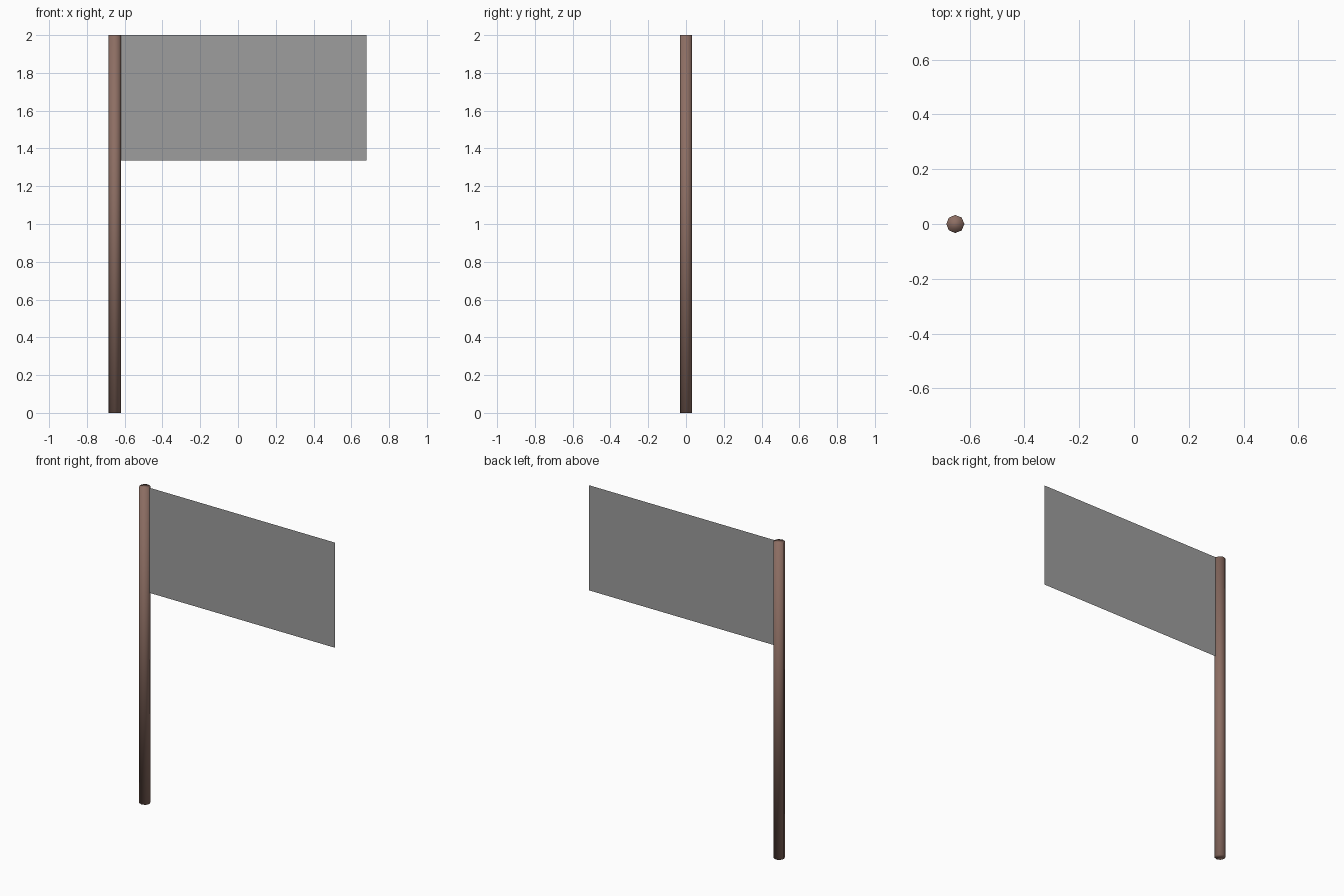
import bpy

cube = bpy.data.objects.get("Cube")
if cube:
    bpy.data.objects.remove(cube, do_unlink=True)

HEIGHT = 2.0
POLE_X, POLE_RADIUS = -0.652, 0.033
FLAG_RIGHT, FLAG_BOTTOM = 0.68, 1.335


def make_material(name, rgb):
    mat = bpy.data.materials.new(name)
    mat.use_nodes = True
    colour = (*rgb, 1.0)
    mat.diffuse_color = colour
    mat.node_tree.nodes["Principled BSDF"].inputs["Base Color"].default_value = colour
    return mat


brown = make_material("brown wood", (0.266, 0.156, 0.125))
grey = make_material("grey cloth", (0.34, 0.34, 0.34))

# Pole: eight sides, smoothed across the sides and caps
bpy.ops.mesh.primitive_cylinder_add(vertices=8, radius=POLE_RADIUS, depth=HEIGHT,
                                    location=(POLE_X, 0, HEIGHT / 2))
pole = bpy.context.object
pole.name = "pole"
pole.data.materials.append(brown)
bpy.ops.object.shade_smooth()

# Flag: one flat sheet from the pole's axis outwards
mesh = bpy.data.meshes.new("flag")
mesh.from_pydata([(POLE_X, 0, FLAG_BOTTOM), (FLAG_RIGHT, 0, FLAG_BOTTOM),
                  (FLAG_RIGHT, 0, HEIGHT), (POLE_X, 0, HEIGHT)],
                 [], [(0, 1, 2, 3)])
mesh.materials.append(grey)
flag = bpy.data.objects.new("flag", mesh)
bpy.context.collection.objects.link(flag)
